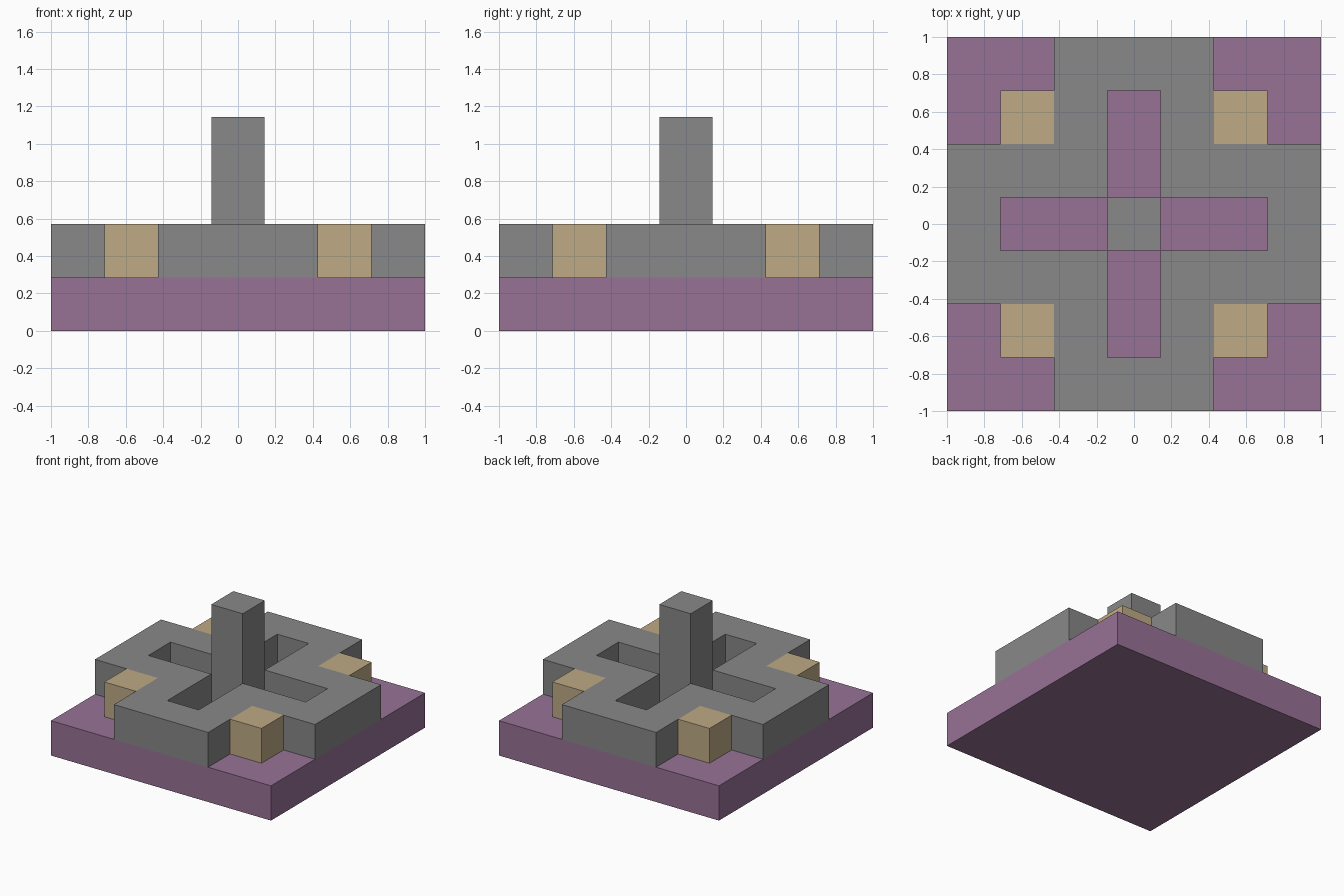
import bpy, bmesh
from mathutils import Vector

default = bpy.data.objects.get("Cube")
if default:
    bpy.data.objects.remove(default)

U = 2 / 7  # the model sits on a 7 x 7 grid of square cells


def material(name, rgb):
    mat = bpy.data.materials.new(name)
    mat.use_nodes = True
    color = (*rgb, 1)
    mat.diffuse_color = color
    mat.node_tree.nodes["Principled BSDF"].inputs["Base Color"].default_value = color
    return mat


purple = material("purple", (0.31, 0.17, 0.305))
gray = material("stone gray", (0.246, 0.246, 0.246))
tan = material("tan", (0.52, 0.402, 0.235))


def add_object(name, bm, mat):
    mesh = bpy.data.meshes.new(name)
    bm.to_mesh(mesh)
    bm.free()
    mesh.materials.append(mat)
    obj = bpy.data.objects.new(name, mesh)
    bpy.context.collection.objects.link(obj)
    return obj


def box(name, center, size, mat):
    """Box with centre and size given in grid cells."""
    bm = bmesh.new()
    bmesh.ops.create_cube(bm, size=1)
    for v in bm.verts:
        v.co = Vector([(c + p * s) * U for c, p, s in zip(center, v.co, size)])
    return add_object(name, bm, mat)


def is_wall(i, j):
    """Broad cross with a narrow cross-shaped slot in the middle."""
    near, far = sorted((abs(i), abs(j)))
    return near <= 1 and not (near == 0 and far <= 2)


# Square base slab
box("base_slab", (0, 0, 0.5), (7, 7, 1), purple)

# Slotted cross: lay out the wall cells, then raise them by one cell
bm = bmesh.new()
for i in range(-3, 4):
    for j in range(-3, 4):
        if is_wall(i, j):
            corners = [(-0.5, -0.5), (0.5, -0.5), (0.5, 0.5), (-0.5, 0.5)]
            bm.faces.new([bm.verts.new(((i + a) * U, (j + b) * U, U)) for a, b in corners])
bmesh.ops.remove_doubles(bm, verts=bm.verts, dist=0.001)
raised = bmesh.ops.extrude_face_region(bm, geom=bm.faces[:], use_keep_orig=True)
top = [g for g in raised["geom"] if isinstance(g, bmesh.types.BMVert)]
bmesh.ops.translate(bm, verts=top, vec=(0, 0, U))
bmesh.ops.recalc_face_normals(bm, faces=bm.faces)
bmesh.ops.dissolve_limit(bm, angle_limit=0.01, verts=bm.verts, edges=bm.edges)
add_object("slotted_cross", bm, gray)

# Central pillar rising from the slot
box("central_pillar", (0, 0, 2.5), (1, 1, 3), gray)

# Corner blocks tucked into the notches of the cross
for x, side in ((-2, "right"), (2, "left")):
    for y, end in ((-2, "front"), (2, "back")):
        box(f"{end}_{side}_corner_block", (x, y, 1.5), (1, 1, 1), tan)
